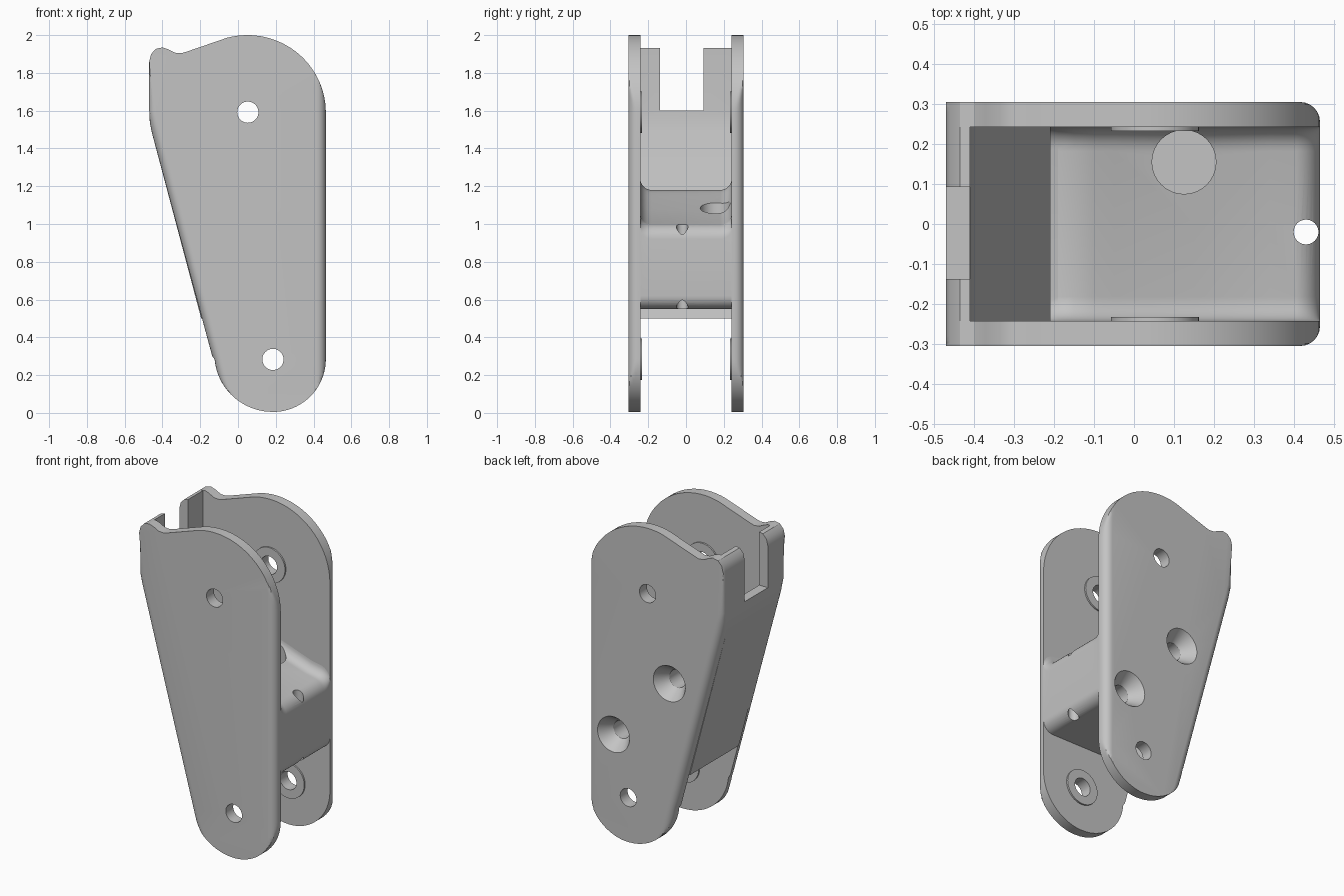
import bpy, bmesh
from math import sin, cos, pi, sqrt, radians
from mathutils import Vector

if "Cube" in bpy.data.objects:
    bpy.data.objects.remove(bpy.data.objects["Cube"])

GREY = (0.55, 0.55, 0.55, 1)
mat = bpy.data.materials.new("plain_grey")
mat.use_nodes = True
mat.diffuse_color = GREY
mat.node_tree.nodes["Principled BSDF"].inputs["Base Color"].default_value = GREY

INNER, OUTER, EDGE = 0.242, 0.305, 0.05   # plate faces and edge rounding
RIGHT = 0.465


def loft(name, sections):
    """Skin a row of equal-length closed sections and cap both ends."""
    bm = bmesh.new()
    rows = [[bm.verts.new(p) for p in s] for s in sections]
    n = len(rows[0])
    for a, b in zip(rows, rows[1:]):
        for i in range(n):
            j = (i + 1) % n
            bm.faces.new((a[i], a[j], b[j], b[i]))
    bm.faces.new(rows[0][::-1])
    bm.faces.new(rows[-1])
    bmesh.ops.recalc_face_normals(bm, faces=bm.faces)
    mesh = bpy.data.meshes.new(name)
    bm.to_mesh(mesh)
    bm.free()
    mesh.materials.append(mat)
    ob = bpy.data.objects.new(name, mesh)
    bpy.context.collection.objects.link(ob)
    return ob


def section(profile, y):
    return [(x, y, z) for x, z in profile]


def arc(cx, cz, rx, rz, a0, a1, n=24):
    angles = [radians(a0 + (a1 - a0) * i / n) for i in range(n + 1)]
    return [(cx + rx * cos(a), cz + rz * sin(a)) for a in angles]


def turned_y(name, x, z, steps):
    """Round part along y from (y, radius) steps."""
    return loft(name, [section(arc(x, z, r, r, 0, 352.5, 47), y) for y, r in steps])


def turned_z(name, x, y, r, z0, z1):
    ring = arc(x, y, r, r, 0, 348.75, 31)
    return loft(name, [[(a, b, z) for a, b in ring] for z in (z0, z1)])


def cut(ob, cutters):
    bpy.context.view_layer.objects.active = ob
    for c in cutters:
        c.hide_render = True
        m = ob.modifiers.new("cut", 'BOOLEAN')
        m.operation, m.solver, m.object = 'DIFFERENCE', 'EXACT', c
        bpy.ops.object.modifier_apply(modifier=m.name)


# Side plate outline, counter-clockwise from the foot
slope_x = lambda z: -0.455 - (z - 1.48) * 0.27
outline = arc(0.185, 0.285, 0.28, 0.28, -90, 0)
outline += arc(0.05, 1.59, 0.415, 0.41, 0, 105, 30)
outline += [(-0.27, 1.913), (-0.30, 1.904), (-0.335, 1.907), (-0.37, 1.925),
            (-0.40, 1.935), (-0.435, 1.927), (-0.46, 1.90), (-0.47, 1.86),
            (-0.47, 1.6), (-0.467, 1.54), (-0.455, 1.48)]
outline += [(slope_x(z), z) for z in (1.2, 0.9, 0.6, 0.4, 0.3)]
outline += arc(0.185, 0.31, 0.31, 0.305, 185, 262, 16)


def plate(name, side):
    """Outline shrinks towards the outer face along the straight long edges."""
    rows = [section(outline, side * INNER)]
    for k in range(7):
        a = k / 6 * pi / 2
        e = EDGE * (1 - cos(a))
        shrunk = [(max(min(x, RIGHT - e), slope_x(z) + e), z) for x, z in outline]
        rows.append(section(shrunk, side * (OUTER - EDGE + EDGE * sin(a))))
    return loft(name, rows)


front_plate = plate("front_plate", -1)
back_plate = plate("back_plate", 1)

# Washer bosses around the pivots on the inner faces
pivots = [(0.052, 1.592), (0.185, 0.283)]
bosses = [turned_y("pivot_boss", x, z, [(s * 0.232, 0.11), (s * 0.245, 0.11)])
          for x, z in pivots for s in (-1, 1)]

# Sloping end wall with its cable slot
wall_profile = [(-0.47, 1.86), (-0.47, 1.6), (-0.467, 1.54), (-0.455, 1.48),
                (-0.195, 0.5), (-0.13, 0.5), (-0.393, 1.48), (-0.405, 1.54),
                (-0.41, 1.6), (-0.41, 1.932), (-0.435, 1.927), (-0.46, 1.90)]
end_wall = loft("end_wall", [section(wall_profile, y) for y in (-INNER, INNER)])

# Cross web: its sloping floor curves up into both plates
floor = [(-0.21, 1.165), (-0.19, 1.178), (-0.15, 1.18), (-0.10, 1.165), (-0.05, 1.145),
         (0.15, 1.075), (0.34, 1.01)]
floor += arc(0.385, 0.92, 0.08, 0.08, 75, 0, 8)
under = arc(0.395, 0.62, 0.07, 0.07, 0, -90, 8) + [(-0.04, 0.55)]
FILLET = 0.06
web_rows = []
for k in range(-8, 9):
    t = (abs(k) - 1) / 7 if k else 0
    y = INNER - FILLET + FILLET * sin(max(t, 0) * pi / 2)
    rise = FILLET - sqrt(max(FILLET ** 2 - (y - INNER + FILLET) ** 2, 0))
    if k:
        y *= 1 if k > 0 else -1
    else:
        y = 0
    web_rows.append(section([(x, z + rise) for x, z in floor] + under, y))
web = loft("cross_web", web_rows)

# Cutters
pivot_holes = [turned_y("pivot_cutter", x, z, [(-0.4, 0.056), (0.4, 0.056)])
               for x, z in pivots]
screws = [turned_y("screw_cutter", x, z, [(0.32, 0.121), (0.225, 0.055), (0.04, 0.055)])
          for x, z in ((-0.098, 1.07), (0.287, 0.65))]
cable_hole = turned_z("cable_cutter", 0.43, -0.02, 0.031, 0.4, 1.3)
nut_recess = turned_z("recess_cutter", 0.125, 0.155, 0.08, 0.85, 1.4)
slot_profile = [(-0.55, 1.6), (-0.35, 1.6), (-0.35, 2.1), (-0.55, 2.1)]
slot = loft("slot_cutter", [section(slot_profile, y) for y in (-0.137, 0.092)])

cut(front_plate, pivot_holes)
cut(back_plate, pivot_holes + screws)
for b in bosses:
    cut(b, pivot_holes)
cut(end_wall, [slot])
cut(web, screws + [cable_hole, nut_recess])
for c in pivot_holes + screws + [cable_hole, nut_recess, slot]:
    bpy.data.objects.remove(c)

# Smooth rounded areas, keep crisp edges
bpy.ops.object.select_all(action='DESELECT')
for ob in [front_plate, back_plate, end_wall, web] + bosses:
    ob.select_set(True)
bpy.context.view_layer.objects.active = web
bpy.ops.object.shade_smooth_by_angle(angle=radians(30))
